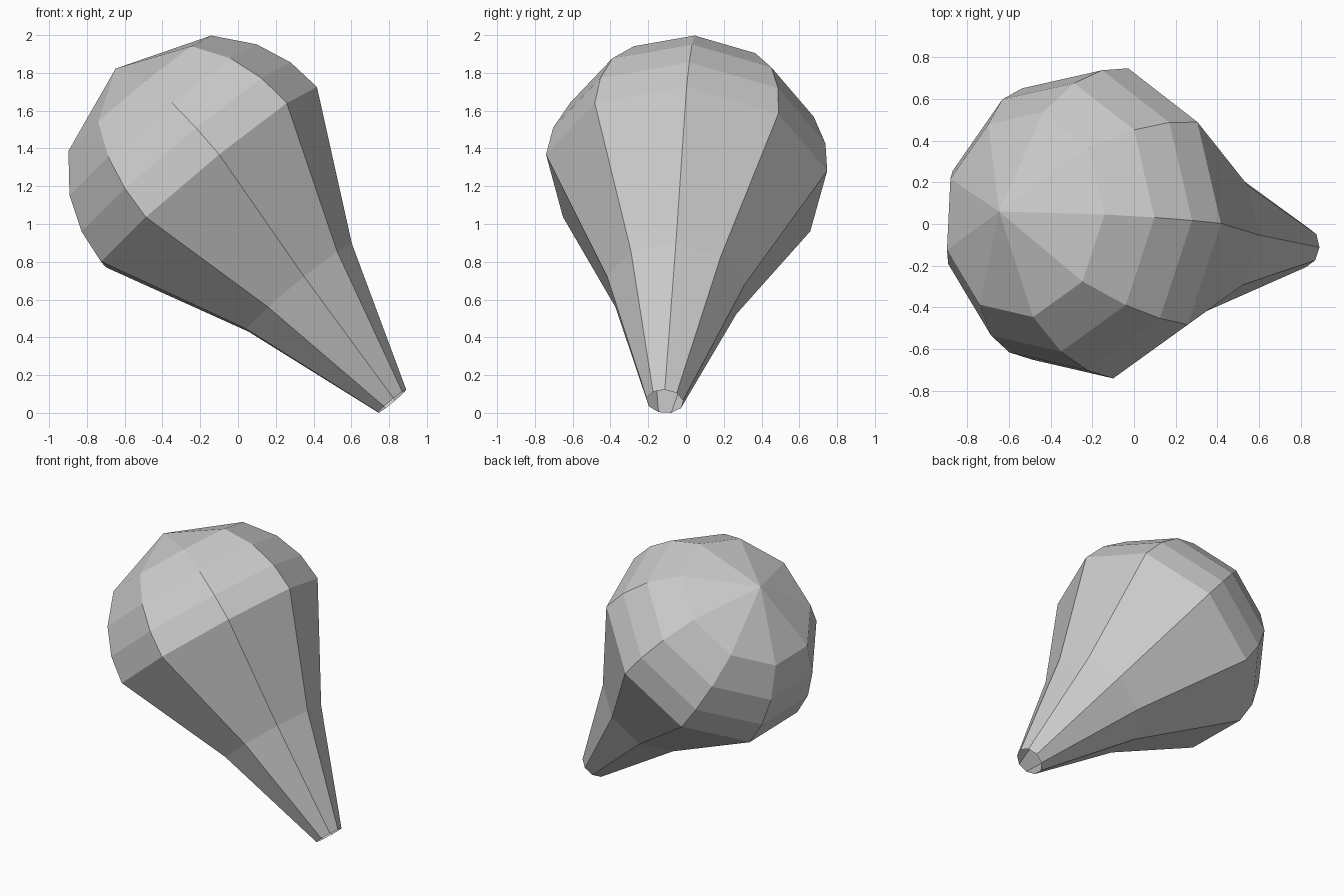
import bpy, bmesh
from math import cos, sin, pi, sqrt
from mathutils import Vector

if "Cube" in bpy.data.objects:
    bpy.data.objects.remove(bpy.data.objects["Cube"])

SIDES = 9
R = 0.758                                   # dome radius
apex = Vector((-0.648, 0.06, 1.83))
neck = Vector((0.815, -0.112, 0.068))

# local frame of the tilted axis
axis = (neck - apex).normalized()
u = Vector((0.766, 0.0, 0.641))
u = (u - axis * u.dot(axis)).normalized()
v = axis.cross(u)

# profile (distance from apex, radius): even dome slices, then tapering neck
profile = [(R * k / 4, R * sqrt(1 - (1 - k / 4) ** 2)) for k in range(1, 5)]
profile += [(1.515, 0.371), ((neck - apex).length, 0.098)]

bm = bmesh.new()
rings = []
for t, r in profile:
    rings.append([bm.verts.new(apex + axis * t + (u * cos(a) + v * sin(a)) * r)
                  for a in (2 * pi * i / SIDES for i in range(SIDES))])

# dome tip fan and side walls; the neck end stays open
tip = bm.verts.new(apex)
for i in range(SIDES):
    j = (i + 1) % SIDES
    bm.faces.new((tip, rings[0][i], rings[0][j]))
    for a, b in zip(rings, rings[1:]):
        bm.faces.new((a[i], b[i], b[j], a[j]))
bmesh.ops.recalc_face_normals(bm, faces=bm.faces)

# stand on the floor
low = min(p.co.z for p in bm.verts)
bmesh.ops.translate(bm, verts=bm.verts, vec=(0, 0, -low))

mesh = bpy.data.meshes.new("balloon_body")
bm.to_mesh(mesh)
bm.free()
bpy.context.collection.objects.link(bpy.data.objects.new("balloon_body", mesh))
